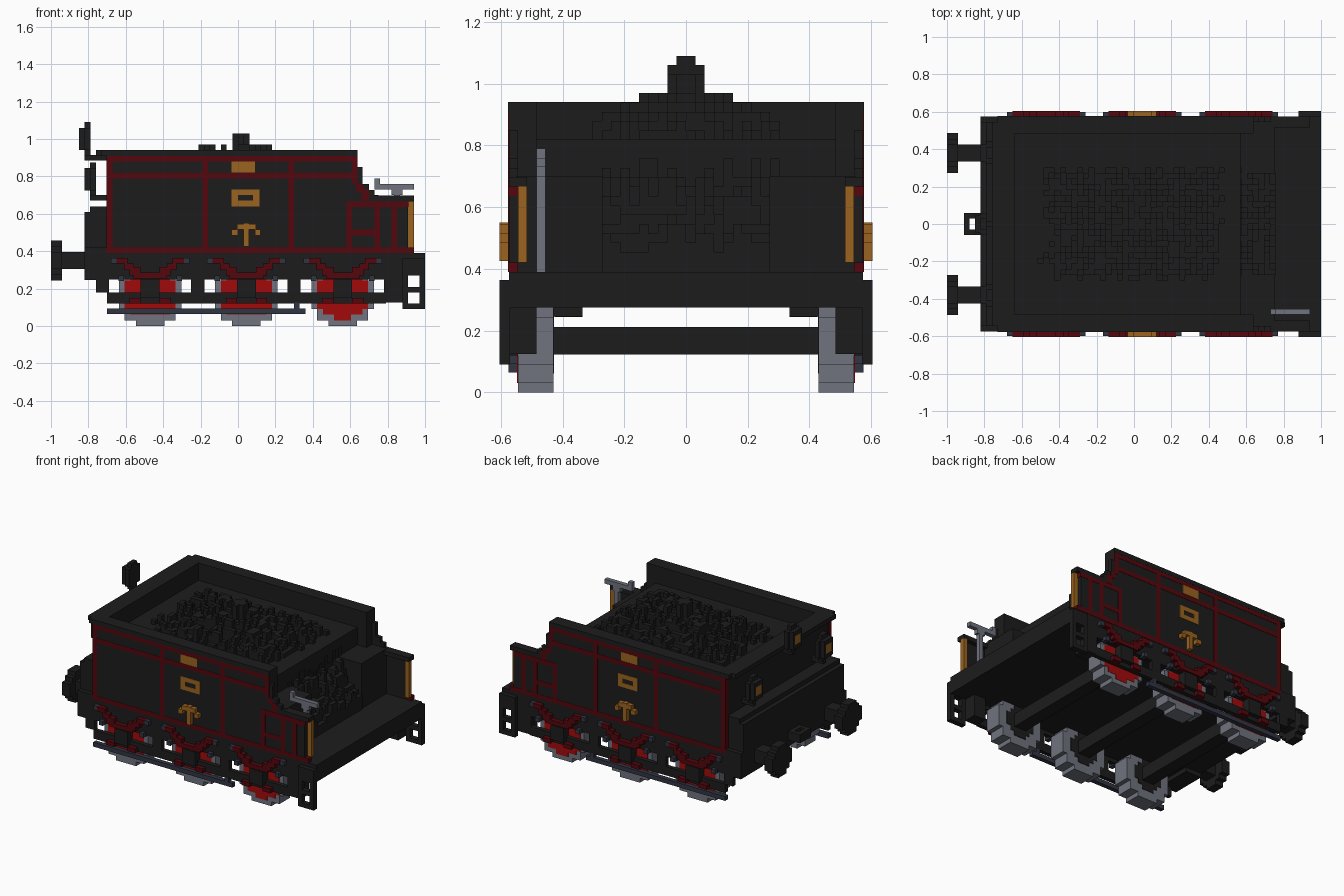
import bpy, bmesh, math, random

if "Cube" in bpy.data.objects:
    bpy.data.objects.remove(bpy.data.objects["Cube"], do_unlink=True)

V = 2 / 66  # block size
random.seed(4)


def material(name, rgb):
    m = bpy.data.materials.new(name)
    m.use_nodes = True
    m.diffuse_color = (*rgb, 1)
    m.node_tree.nodes["Principled BSDF"].inputs["Base Color"].default_value = (*rgb, 1)
    return m


BLACK = material("soot black", (0.012, 0.012, 0.012))
MAROON = material("dark red", (0.088, 0.002, 0.004))
RED = material("wheel red", (0.36, 0.003, 0.003))
BRASS = material("brass", (0.33, 0.125, 0.014))
STEEL = material("steel grey", (0.16, 0.17, 0.21))
SLATE = material("slate blue", (0.03, 0.036, 0.055))


def add_box(bm, x0, x1, y0, y1, z0, z1):
    vs = [bm.verts.new((x, y, z)) for x in (x0, x1) for y in (y0, y1) for z in (z0, z1)]
    for f in ((0, 1, 3, 2), (4, 6, 7, 5), (0, 4, 5, 1), (2, 3, 7, 6), (0, 2, 6, 4), (1, 5, 7, 3)):
        bm.faces.new([vs[i] for i in f])


def finish(bm, name, mat):
    bmesh.ops.recalc_face_normals(bm, faces=bm.faces)
    me = bpy.data.meshes.new(name)
    bm.to_mesh(me)
    bm.free()
    me.materials.append(mat)
    ob = bpy.data.objects.new(name, me)
    bpy.context.collection.objects.link(ob)


def boxes(name, mat, items, mirror=False):
    """Join boxes (x0, x1, y0, y1, z0, z1), optionally repeated on the other side."""
    bm = bmesh.new()
    for x0, x1, y0, y1, z0, z1 in items:
        add_box(bm, x0, x1, y0, y1, z0, z1)
        if mirror:
            add_box(bm, x0, x1, -y1, -y0, z0, z1)
    finish(bm, name, mat)


def side_plates(name, mat, rects, y0, y1):
    """Rectangles (x0, x1, z0, z1) placed on both flanks."""
    boxes(name, mat, [(a, b, y0, y1, c, d) for a, b, c, d in rects], True)


def disc_rows(radius):
    """Rows (offset, half width) of a blocky disc, in blocks."""
    n = int(radius)
    return [(j, int(math.sqrt(radius ** 2 - j * j) + 0.25) + 0.5) for j in range(-n, n + 1)]


# Chassis deck and end beams
boxes("deck", BLACK, [(-0.82, 1.0, -0.574, 0.574, 0.275, 0.39)])
boxes("rear_beam", BLACK, [(-0.82, -0.70, -0.574, 0.574, 0.275, 0.42),
                           (-0.82, -0.70, -0.545, 0.545, 0.42, 0.61),
                           (-0.79, -0.70, -0.545, 0.545, 0.61, 0.64)])
boxes("rear_beam_end", BLACK, [(-0.82, -0.70, 0.335, 0.574, 0.245, 0.275)], True)
boxes("front_bracket", BLACK, [(0.79, 0.88, 0.485, 0.574, 0.125, 0.275)], True)

# Side frames with openings around the wheels
WHEELS = (-0.47, 0.045, 0.56)
side_plates("side_frame", BLACK, [
    (-0.82, 0.88, 0.25, 0.39), (-0.70, 0.79, 0.12, 0.18), (-0.76, -0.69, 0.18, 0.25),
    (-0.25, -0.18, 0.18, 0.25), (0.265, 0.335, 0.18, 0.25), (0.78, 0.88, 0.18, 0.25)],
    0.545, 0.574)

# Wheels, axles, axle boxes and springs
for i, c in enumerate(WHEELS):
    zc = 5.5 * V
    lowest = -4 if i == 2 else -3
    for part, mat, rad, y0, y1, low in (("tyre", STEEL, 5.5, 0.43, 0.545, -5),
                                        ("face", RED, 4.3, 0.54, 0.547, lowest),
                                        ("back", BLACK, 3.4, 0.427, 0.435, -3)):
        boxes(f"wheel_{part}_{i + 1}", mat,
              [(c - w * V, c + w * V, y0, y1, zc + (j - .5) * V, zc + (j + .5) * V)
               for j, w in disc_rows(rad) if j >= low], True)
    boxes(f"axle_{i + 1}", BLACK, [(c - 0.045, c + 0.045, -0.44, 0.44, 0.122, 0.212)])
    side_plates(f"axle_box_{i + 1}", BLACK, [(c - 0.05, c + 0.05, 0.15, 0.25)], 0.54, 0.603)
    arms, tips = [(c - 0.09, c + 0.09, 0.255, 0.285)], []
    for s in (-1, 1):
        for near, far, z0, z1 in ((0.05, 0.11, 0.27, 0.315), (0.09, 0.14, 0.30, 0.335),
                                  (0.12, 0.18, 0.333, 0.364), (0.05, 0.11, 0.12, 0.15)):
            arms.append((*sorted((c + s * near, c + s * far)), z0, z1))
        for near, far, z0, z1 in ((0.18, 0.21, 0.333, 0.364), (0.14, 0.17, 0.24, 0.27)):
            tips.append((*sorted((c + s * near, c + s * far)), z0, z1))
    side_plates(f"leaf_spring_{i + 1}", MAROON, arms, 0.56, 0.605)
    side_plates(f"spring_hanger_{i + 1}", SLATE, tips, 0.56, 0.60)
side_plates("brake_rod", SLATE, [(-0.70, 0.36, 0.065, 0.095), (0.30, 0.33, 0.095, 0.125)],
            0.545, 0.575)

# Footsteps at the front corners
side_plates("footstep", BLACK, [(0.88, 1.0, 0.27, 0.364), (0.88, 0.91, 0.09, 0.27),
                                (0.97, 1.0, 0.09, 0.27), (0.91, 0.97, 0.09, 0.12),
                                (0.91, 0.97, 0.18, 0.21)], 0.57, 0.605)

# Buffers: blocky round heads on square shanks
boxes("buffer_shank", BLACK, [(-0.94, -0.80, 0.335, 0.425, 0.305, 0.395)], True)
boxes("buffer_head", BLACK, [(-1.0, -0.94, 0.38 - w * V, 0.38 + w * V,
                              0.35 + (j - .5) * V, 0.35 + (j + .5) * V)
                             for j, w in disc_rows(3.4)], True)
boxes("coupling_ring", BLACK, [(-0.91, -0.88, -0.06, 0.06, 0.32, 0.38),
                               (-0.88, -0.82, 0.03, 0.06, 0.32, 0.38),
                               (-0.88, -0.82, -0.06, -0.03, 0.32, 0.38),
                               (-0.85, -0.82, -0.03, 0.03, 0.32, 0.38)])

# Tank body: thick walls, thin stepped front wings, rim and bunker floor
boxes("tank_wall", BLACK, [(-0.70, 0.64, 0.485, 0.574, 0.39, 0.92)], True)
side_plates("front_wing", BLACK, [(0.64, 0.91, 0.39, 0.667), (0.64, 0.73, 0.697, 0.727),
                                  (0.64, 0.70, 0.727, 0.76), (0.64, 0.665, 0.76, 0.85)],
            0.545, 0.574)
side_plates("wing_cap", BLACK, [(0.64, 0.94, 0.667, 0.697)], 0.515, 0.574)
boxes("rear_wall", BLACK, [(-0.70, -0.64, -0.574, 0.574, 0.39, 0.92)])
boxes("rim", BLACK, [(-0.76, -0.64, -0.545, 0.545, 0.909, 0.94),
                     (-0.73, 0.64, 0.485, 0.577, 0.909, 0.94),
                     (-0.73, 0.64, -0.577, -0.485, 0.909, 0.94)])
boxes("bunker_floor", BLACK, [(-0.65, 0.57, -0.49, 0.49, 0.38, 0.82)])
boxes("front_locker", BLACK, [(0.57, 0.75, 0.27, 0.55, 0.38, 0.70)], True)

# Dark red lining on the flanks
side_plates("lining", MAROON, [
    (-0.70, 0.64, 0.88, 0.909), (-0.70, 0.64, 0.788, 0.818), (-0.70, 0.94, 0.39, 0.42),
    (-0.70, -0.67, 0.42, 0.88), (-0.19, -0.16, 0.42, 0.88), (0.27, 0.30, 0.42, 0.88),
    (0.61, 0.64, 0.76, 0.88), (0.63, 0.67, 0.72, 0.76), (0.66, 0.70, 0.67, 0.73),
    (0.58, 0.91, 0.636, 0.667), (0.58, 0.61, 0.42, 0.64), (0.73, 0.76, 0.42, 0.64),
    (0.82, 0.85, 0.42, 0.64), (0.58, 0.73, 0.485, 0.515)], 0.568, 0.576)
boxes("wing_end_lining", MAROON, [(0.90, 0.94, 0.545, 0.575, 0.39, 0.42),
                                  (0.90, 0.912, 0.545, 0.575, 0.636, 0.667)], True)
boxes("rear_corner_lining", MAROON, [(-0.704, -0.69, 0.545, 0.575, 0.39, 0.909)], True)

# Brass fittings
boxes("handrail", BRASS, [(0.91, 0.94, 0.515, 0.545, 0.42, 0.667)], True)
side_plates("brass_plate", BRASS, [(-0.035, 0.09, 0.82, 0.88)], 0.568, 0.577)
side_plates("brass_frame", BRASS, [(-0.035, 0.115, 0.70, 0.73), (-0.035, 0.115, 0.64, 0.67),
                                   (-0.035, 0.0, 0.67, 0.70), (0.08, 0.115, 0.67, 0.70)],
            0.568, 0.577)
side_plates("brass_bracket", BRASS, [(0.03, 0.06, 0.425, 0.55), (-0.005, 0.095, 0.515, 0.545),
                                     (-0.035, 0.0, 0.485, 0.515), (0.09, 0.12, 0.485, 0.515)],
            0.568, 0.605)

# Handbrake column and its crank
boxes("handbrake", STEEL, [(0.835, 0.865, -0.485, -0.455, 0.39, 0.70),
                           (0.82, 0.88, -0.485, -0.455, 0.70, 0.73),
                           (0.73, 0.94, -0.485, -0.455, 0.73, 0.76),
                           (0.73, 0.76, -0.485, -0.455, 0.76, 0.79)])

# Rear lamps on brackets
for name, y, z, x in (("left", 0.38, 0.785, -0.79), ("right", -0.38, 0.785, -0.79),
                      ("middle", 0.0, 1.0, -0.82)):
    boxes(f"lamp_{name}", BLACK, [(x, x + V, y - w, y + w, z - h, z + h)
                                  for w, h in ((0.03, 0.09), (0.06, 0.06))]
          + [(x - V, x, y - 0.045, y + 0.045, z - 0.06, z + 0.06),
             (x, x + V, y - 0.015, y + 0.015, z - 0.115, z)])
    boxes(f"lamp_glass_{name}", BRASS, [(x - V - 0.001, x - V, y - 0.03, y + 0.03,
                                         z - 0.03, z + 0.03)])
boxes("lamp_bracket", BLACK, [(-0.79, -0.70, 0.365, 0.395, 0.67, 0.70),
                              (-0.79, -0.70, -0.395, -0.365, 0.67, 0.70),
                              (-0.82, -0.70, -0.015, 0.015, 0.885, 0.915)])

# Coal heap of rough block columns, spilling down at the front
bm = bmesh.new()
for i in range(-17, 25):
    for j in range(-10, 10):
        x, y = (i + 0.5) * V, (j + 0.5) * V
        if x > 0.57 and abs(y) > 0.27:
            continue
        h = 0.95 - 0.13 * max((y / 0.33) ** 2, ((x - 0.03) / 0.55) ** 2)
        h -= max(0, x - 0.40) * 0.65
        h += random.choice((-2, -1, -1, 0, 0, 1)) * V
        if math.hypot(x - 0.01, y) < 0.05:
            h = 1.02
        h = round(h / V) * V
        floor = 0.39 if x > 0.55 else 0.80
        if h > floor:
            add_box(bm, i * V, (i + 1) * V, j * V, (j + 1) * V, floor, h)
finish(bm, "coal_heap", BLACK)
